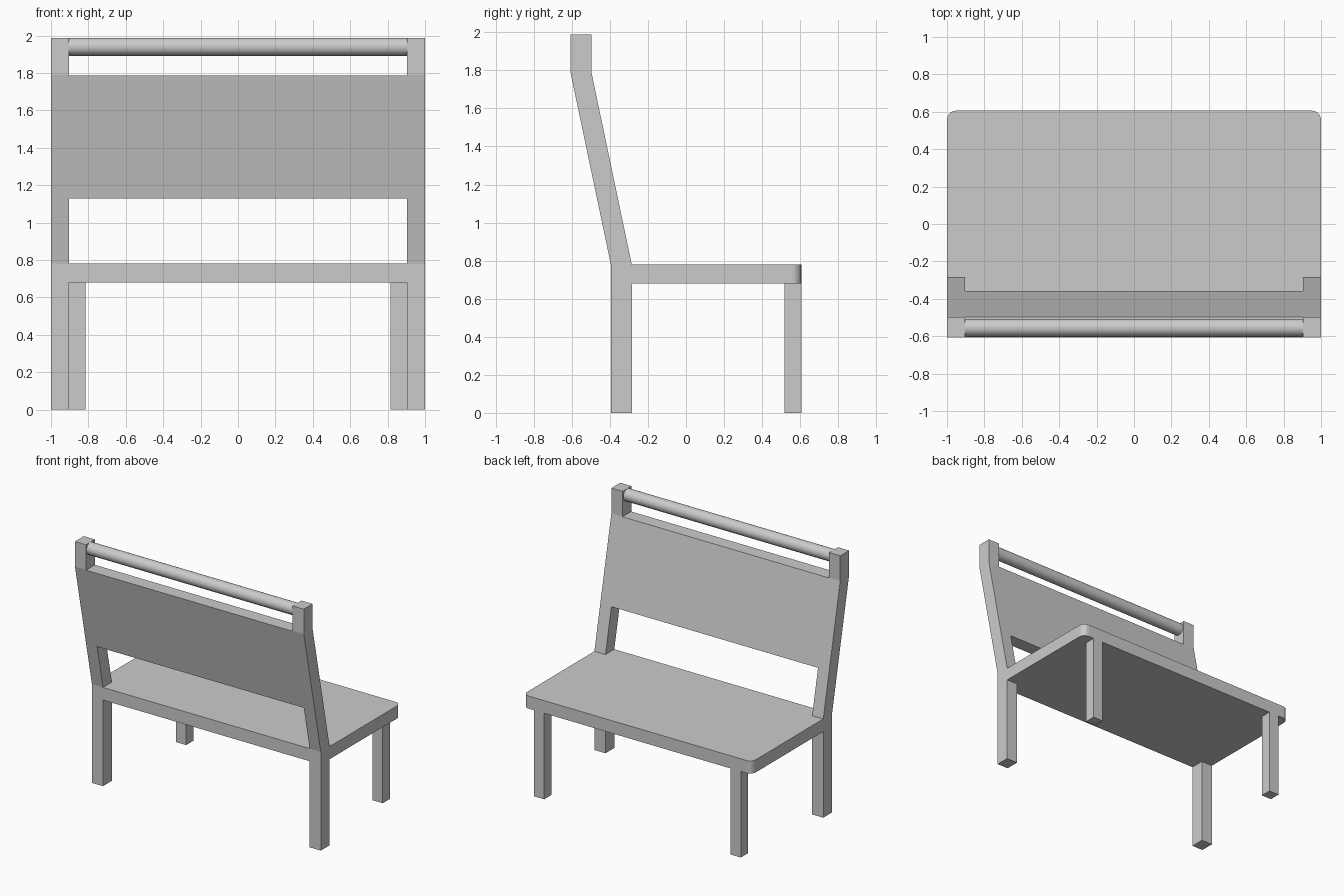
import bpy, bmesh, math
from mathutils import Matrix

if "Cube" in bpy.data.objects:
    bpy.data.objects.remove(bpy.data.objects["Cube"])


def extrude(name, pts, to3d, a, b):
    """Prism: 2D outline pts placed at depth a and b through to3d(u, v, depth)."""
    bm = bmesh.new()
    lo = [bm.verts.new(to3d(u, v, a)) for u, v in pts]
    hi = [bm.verts.new(to3d(u, v, b)) for u, v in pts]
    bm.faces.new(lo)
    bm.faces.new(hi[::-1])
    n = len(pts)
    for i in range(n):
        j = (i + 1) % n
        bm.faces.new((lo[j], lo[i], hi[i], hi[j]))
    bmesh.ops.recalc_face_normals(bm, faces=bm.faces)
    me = bpy.data.meshes.new(name)
    bm.to_mesh(me)
    bm.free()
    ob = bpy.data.objects.new(name, me)
    bpy.context.collection.objects.link(ob)
    return ob


def along_x(u, v, d):
    return (d, u, v)


def along_z(u, v, d):
    return (u, v, d)


IN = 0.903                      # inner face of the back posts
SEAT_LO, SEAT_HI = 0.68, 0.78
BEND, TOP = 1.79, 1.988
BACK, FACE = -0.395, -0.285     # post depth at the seat
LEAN = 0.212                    # backward lean up to the bend
FRONT = 0.606


def lean(y, z):
    return y - LEAN * (z - SEAT_HI) / (BEND - SEAT_HI)


# bent back posts and front legs, both sides
post = [(BACK, 0), (FACE, 0), (FACE, SEAT_HI), (FACE - LEAN, BEND),
        (FACE - LEAN, TOP), (BACK - LEAN, TOP), (BACK - LEAN, BEND), (BACK, SEAT_HI)]
leg = [(0.815, FRONT - 0.089), (IN, FRONT - 0.089), (IN, FRONT), (0.815, FRONT)]
for s, side in ((-1, "left"), (1, "right")):
    extrude(f"back_post_{side}", post, along_x, s * IN, s * 1.0)
    extrude(f"front_leg_{side}", [(s * x, y) for x, y in leg], along_z, 0, SEAT_LO)

# seat: notched around the posts, rounded front corners
r = 0.05
half = [(IN, BACK), (IN, FACE), (1, FACE)]
for i in range(6):
    t = math.radians(18 * i)
    half.append((1 - r + r * math.cos(t), FRONT - r + r * math.sin(t)))
extrude("seat", half + [(-x, y) for x, y in reversed(half)], along_z, SEAT_LO, SEAT_HI)

# back panel, flush with the leaning posts
z0, z1 = 1.13, 1.787
panel = [(lean(BACK, z0), z0), (lean(FACE, z0), z0),
         (lean(FACE, z1), z1), (lean(BACK, z1), z1)]
extrude("back_panel", panel, along_x, -IN, IN)

# round top rail between the posts
bpy.ops.mesh.primitive_cylinder_add(vertices=32, radius=0.048, depth=2 * IN,
                                    location=(0, -0.555, 1.94),
                                    rotation=(0, math.pi / 2, 0))
rail = bpy.context.object
rail.name = "top_rail"
bpy.ops.object.shade_smooth_by_angle(angle=math.radians(30))
